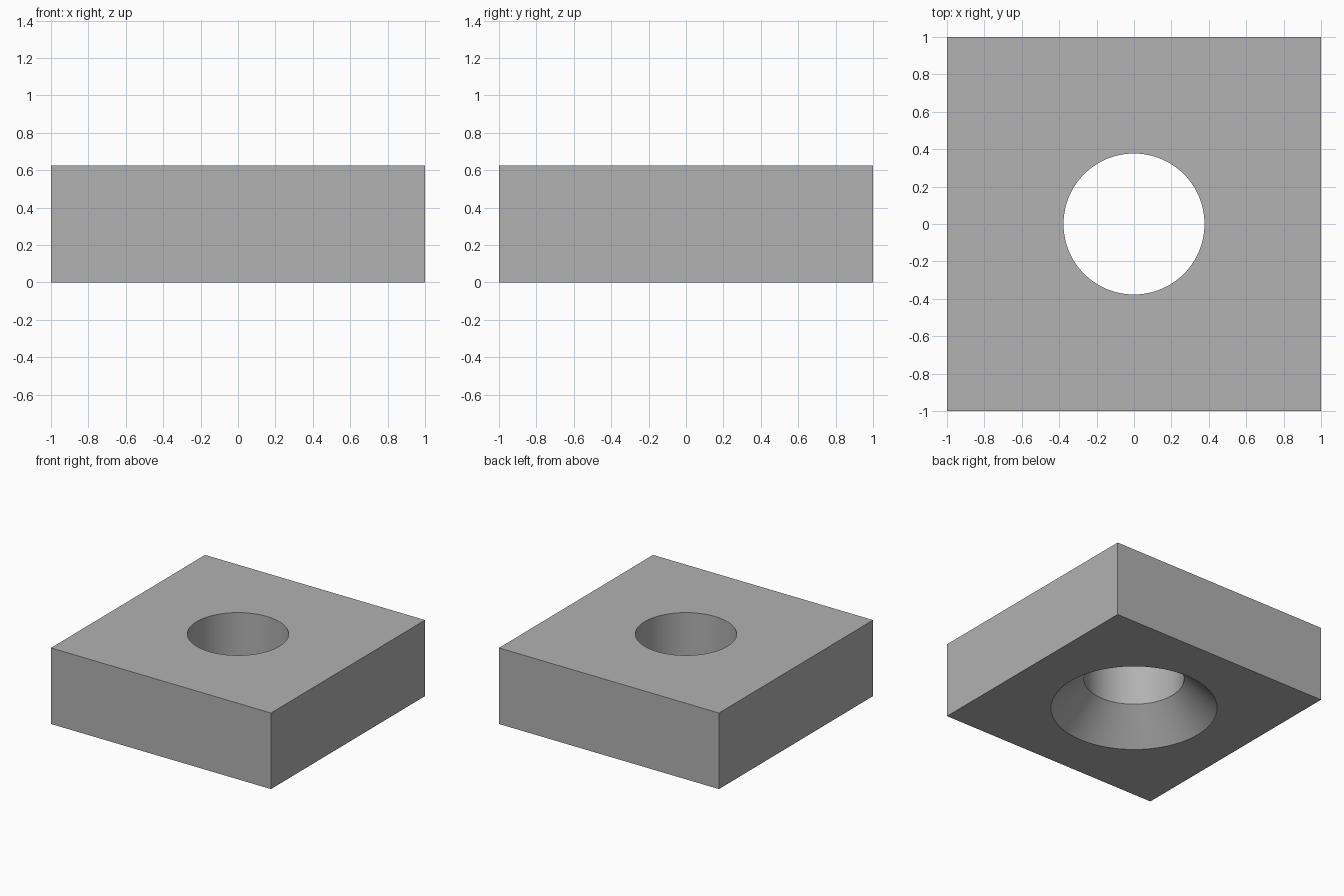
import bpy
import bmesh
from math import pi, radians
from mathutils import Vector

if "Cube" in bpy.data.objects:
    bpy.data.objects.remove(bpy.data.objects["Cube"], do_unlink=True)

HEIGHT = 0.625
BORE_R = 0.377
SINK_R = 0.626
SINK_DEPTH = 0.25

grey = bpy.data.materials.new("plain grey")
grey.use_nodes = True
colour = (0.445, 0.445, 0.445, 1)
grey.diffuse_color = colour
grey.node_tree.nodes["Principled BSDF"].inputs["Base Color"].default_value = colour


def add_object(name, bm):
    bmesh.ops.recalc_face_normals(bm, faces=bm.faces)
    mesh = bpy.data.meshes.new(name)
    bm.to_mesh(mesh)
    bm.free()
    mesh.materials.append(grey)
    obj = bpy.data.objects.new(name, mesh)
    bpy.context.collection.objects.link(obj)
    return obj


# Square block
bm = bmesh.new()
bmesh.ops.create_cube(bm, size=1)
bmesh.ops.scale(bm, vec=(2, 2, HEIGHT), verts=bm.verts)
bmesh.ops.translate(bm, vec=(0, 0, HEIGHT / 2), verts=bm.verts)
block = add_object("block", bm)

# Cutter: straight bore with a 45 degree countersink, overshooting both faces
over = 0.1
slope = (SINK_R - BORE_R) / SINK_DEPTH
profile = [(0, -over), (SINK_R + slope * over, -over), (BORE_R, SINK_DEPTH),
           (BORE_R, HEIGHT + over), (0, HEIGHT + over)]
bm = bmesh.new()
points = [bm.verts.new(Vector((r, 0, z))) for r, z in profile]
edges = [bm.edges.new(pair) for pair in zip(points, points[1:])]
bmesh.ops.spin(bm, geom=points + edges, cent=(0, 0, 0), axis=(0, 0, 1),
               angle=2 * pi, steps=96)
bmesh.ops.remove_doubles(bm, verts=bm.verts, dist=0.0001)
cutter = add_object("hole_cutter", bm)
cutter.hide_render = True

# Cut the hole, then drop the cutter
cut = block.modifiers.new("hole", "BOOLEAN")
cut.operation = "DIFFERENCE"
cut.solver = "EXACT"
cut.object = cutter
bpy.ops.object.select_all(action="DESELECT")
block.select_set(True)
bpy.context.view_layer.objects.active = block
bpy.ops.object.modifier_apply(modifier=cut.name)
bpy.data.objects.remove(cutter, do_unlink=True)

# Smooth hole walls, sharp block edges
bpy.ops.object.shade_smooth_by_angle(angle=radians(30))
